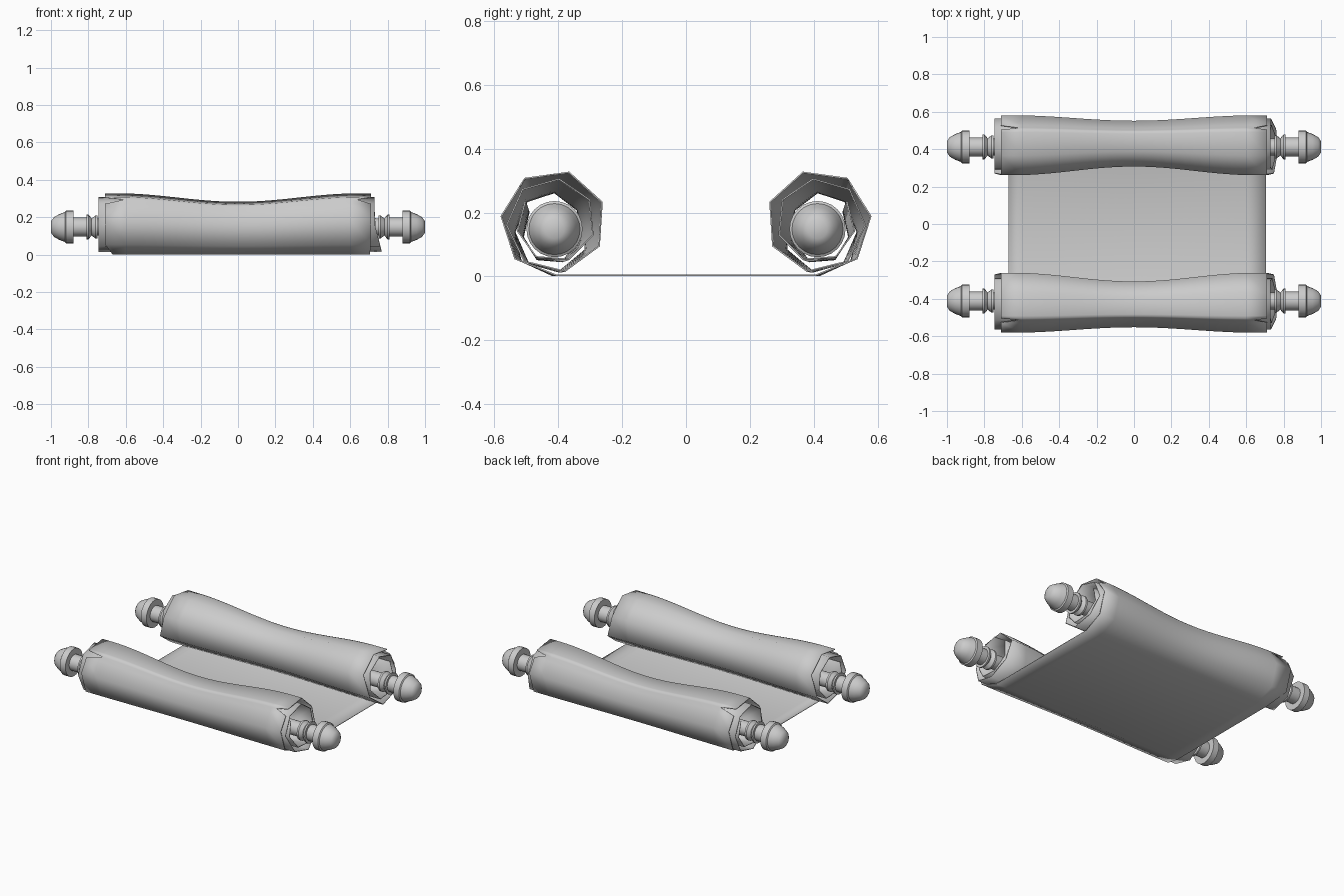
import bpy, bmesh, math

cube = bpy.data.objects.get("Cube")
if cube:
    bpy.data.objects.remove(cube)

mat = bpy.data.materials.new("plain grey")
mat.use_nodes = True
GREY = (0.6, 0.6, 0.6, 1)
mat.diffuse_color = GREY
mat.node_tree.nodes["Principled BSDF"].inputs["Base Color"].default_value = GREY

ROLL_Y, ROLL_Z, ROD_Z = 0.415, 0.168, 0.148


def grid_object(name, rows, closed=False, caps=False, angle=60):
    """Skin a list of equally long point rows."""
    bm = bmesh.new()
    vs = [[bm.verts.new(p) for p in row] for row in rows]
    n = len(rows[0])
    for a, b in zip(vs, vs[1:]):
        for j in range(n if closed else n - 1):
            k = (j + 1) % n
            bm.faces.new((a[j], a[k], b[k], b[j]))
    if caps:
        bm.faces.new(vs[0])
        bm.faces.new(vs[-1])
    bmesh.ops.recalc_face_normals(bm, faces=bm.faces)
    me = bpy.data.meshes.new(name)
    bm.to_mesh(me)
    bm.free()
    me.materials.append(mat)
    ob = bpy.data.objects.new(name, me)
    bpy.context.collection.objects.link(ob)
    bpy.ops.object.select_all(action='DESELECT')
    ob.select_set(True)
    bpy.context.view_layer.objects.active = ob
    bpy.ops.object.shade_smooth_by_angle(angle=math.radians(angle))
    return ob


# Turned rods with a knob at each end
half = [(1.0, .03), (.985, .052), (.955, .069), (.925, .08), (.92, .088), (.88, .088),
        (.88, .05), (.81, .05), (.81, .066), (.8, .066), (.782, .046), (.762, .062),
        (.75, .062), (.75, .045)]
profile = [(-x, r) for x, r in half] + half[::-1]
SIDES = 24
for name, y in (("front_rod", -.412), ("back_rod", .412)):
    rings = [[(x, y + r * math.cos(t * math.tau / SIDES), ROD_Z + r * math.sin(t * math.tau / SIDES))
              for t in range(SIDES)] for x, r in profile]
    grid_object(name, rings, closed=True, caps=True, angle=35)


# Seven-sided spiral of the rolled paper; k counts corners from the bottom
def corner(k):
    a = math.radians(-93 + k * 50)
    r = .165 - .0045 * max(0, k - 5)
    return r * math.cos(a), r * math.sin(a)


def spiral(k):
    i = int(k)
    (y0, z0), (y1, z1) = corner(i), corner(i + 1)
    f = k - i
    return ROLL_Y + y0 + (y1 - y0) * f, ROLL_Z + z0 + (z1 - z0) * f


def edges(k, z):
    """Ragged left and right ends of the paper, with a tear in the outer turn."""
    if k == 0:
        return -.67, .705
    if k == 2.9:
        return -.605, .635
    if k < 6:
        return -.71, .71
    return -.745, .73 + .25 * max(0, ROLL_Z - z)


def paper_row(k, side):
    y, z = spiral(k)
    left, right = edges(k, z)
    cols = [left] + [-.6 + .05 * i for i in range(25)] + [right]
    row = []
    for x in cols:
        # Waist in the middle of the roll
        w = .5 + .5 * math.cos(math.pi * min(1, abs(x) / .65))
        yy = .425 + (y - ROLL_Y) * (1 - .24 * w) - .01 * (1 - w)
        row.append((x, side * yy, .003 + max(0, z - .003) * (1 - .14 * w)))
    return row


ks = sorted(list(range(18)) + [2.7, 2.9, 3.1])
rows = [paper_row(k, -1) for k in reversed(ks)] + [paper_row(k, 1) for k in ks]
paper = grid_object("scroll_paper", rows)
solid = paper.modifiers.new("thickness", 'SOLIDIFY')
solid.thickness = .005
solid.offset = 0
